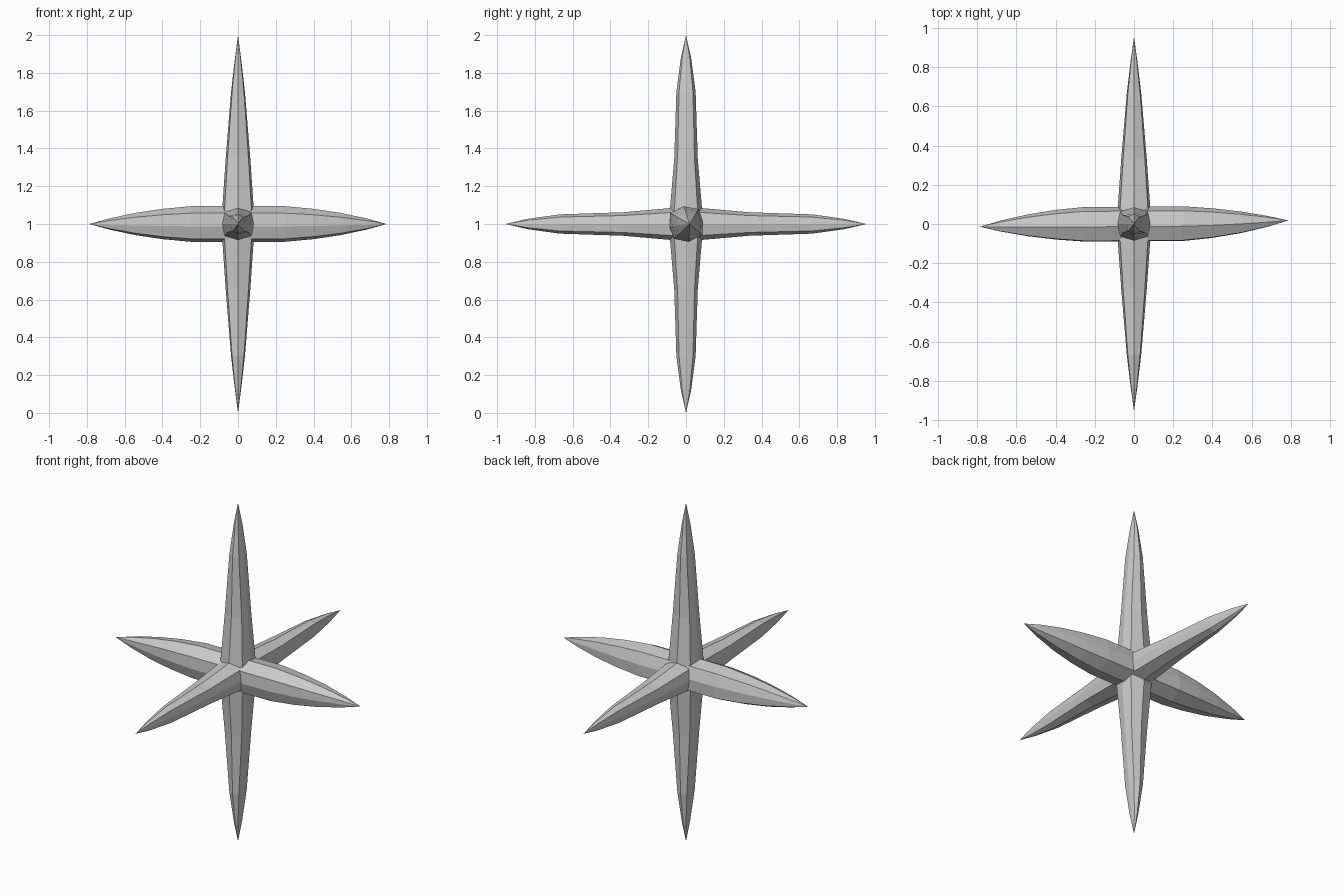
import bpy, bmesh
from math import radians
from mathutils import Vector, Matrix

if "Cube" in bpy.data.objects:
    bpy.data.objects.remove(bpy.data.objects["Cube"])

# Rounded-hexagon cross-section (side, depth), in unit radius
SECTION = [(0, 1), (.8, .72), (.94, 0), (.8, -.72),
           (0, -1), (-.8, -.72), (-.94, 0), (-.8, .72)]

# Rings: distance from centre, side radius, depth radius
LONG = [(0, .09, .09), (.09, .088, .084), (.35, .069, .062),
        (.70, .039, .051), (.88, .017, .027)]
SHORT = [(0, .095, .095), (.25, .095, .095), (.40, .081, .081),
         (.54, .060, .060), (.68, .030, .030)]


def spike(name, direction, depth, rings, length, twist=0, bend=0):
    """Tapered faceted spike from the centre along direction."""
    d, v = Vector(direction), Vector(depth)
    s = v.cross(d)
    rot = Matrix.Rotation(radians(twist), 3, d)
    centre = Vector((0, 0, 1))
    drift = Vector((0, bend, 0))
    bm = bmesh.new()
    loops = []
    for t, a, b in rings:
        base = centre + d * t + drift * (t / length) ** 2
        loops.append([bm.verts.new(base + rot @ (s * (x * a) + v * (y * b)))
                      for x, y in SECTION])
    n = len(SECTION)
    for lo, hi in zip(loops, loops[1:]):
        for i in range(n):
            j = (i + 1) % n
            bm.faces.new((lo[i], lo[j], hi[j], hi[i]))
    tip = bm.verts.new(centre + d * length + drift)
    for i in range(n):
        bm.faces.new((loops[-1][i], loops[-1][(i + 1) % n], tip))
    bm.faces.new(loops[0])
    bmesh.ops.recalc_face_normals(bm, faces=bm.faces)
    mesh = bpy.data.meshes.new(name)
    bm.to_mesh(mesh)
    bm.free()
    bpy.context.collection.objects.link(bpy.data.objects.new(name, mesh))


# Vertical pair
spike("top_spike", (0, 0, 1), (0, 1, 0), LONG, 1.0)
spike("bottom_spike", (0, 0, -1), (0, 1, 0), LONG, 1.0)

# Front and back pair, slightly shorter
MID = [(t * .955, a, b) for t, a, b in LONG]
spike("front_spike", (0, -1, 0), (0, 0, 1), MID, .955)
spike("back_spike", (0, 1, 0), (0, 0, 1), MID, .955)

# Left and right pair, shorter and fuller, tips bent a little
spike("right_spike", (1, 0, 0), (0, 0, 1), SHORT, .787, 8, .018)
spike("left_spike", (-1, 0, 0), (0, 0, 1), SHORT, .787, -8, -.014)
